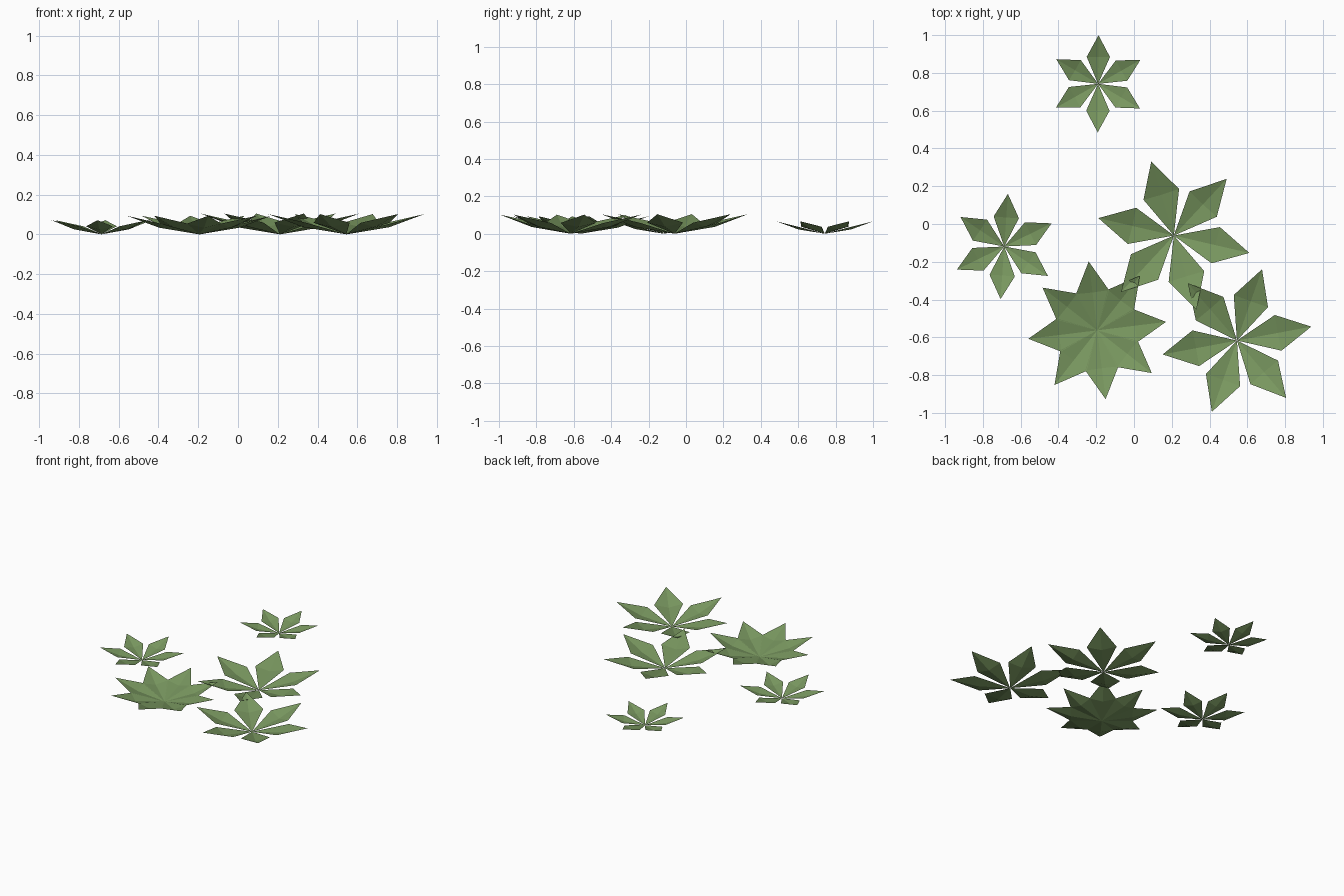
import bpy, bmesh, math
from mathutils import Matrix, Vector

if "Cube" in bpy.data.objects:
    bpy.data.objects.remove(bpy.data.objects["Cube"])

green = bpy.data.materials.new("leaf_green")
green.diffuse_color = (0.19, 0.31, 0.115, 1)
green.use_nodes = True
green.node_tree.nodes["Principled BSDF"].inputs["Base Color"].default_value = green.diffuse_color

# One unit-length leaf: base, tip, two raised side corners and a lower midrib point
BASE, MID, TIP = (0, 0, 0), (0.55, 0, 0.09), (1, 0, 0.255)
LEFT, RIGHT = (0.555, 0.24, 0.145), (0.555, -0.24, 0.145)


def add_leaf(bm, angle, length):
    m = Matrix.Rotation(angle, 4, 'Z') @ Matrix.Scale(length, 4)
    b, c, t, l, r = [bm.verts.new(m @ Vector(p)) for p in (BASE, MID, TIP, LEFT, RIGHT)]
    for tri in ((b, c, l), (c, t, l), (b, r, c), (c, r, t)):
        bm.faces.new(tri)


def rosette(name, x, y, length, count, offset):
    bm = bmesh.new()
    for i in range(count):
        add_leaf(bm, math.radians(offset) + i * math.tau / count, length)
    mesh = bpy.data.meshes.new(name)
    bm.to_mesh(mesh)
    bm.free()
    mesh.materials.append(green)
    obj = bpy.data.objects.new(name, mesh)
    obj.location = (x, y, 0)
    bpy.context.collection.objects.link(obj)


# Five ground plants: name, centre, leaf length, leaf count, turn
rosette("small_plant_back", -0.19, 0.742, 0.257, 6, 29.5)
rosette("small_plant_left", -0.687, -0.119, 0.279, 6, 26)
rosette("large_plant_middle", 0.211, -0.061, 0.41, 6, 47)
rosette("dense_plant_front", -0.195, -0.563, 0.367, 8, 7)
rosette("large_plant_right", 0.545, -0.617, 0.4, 6, 10.6)
